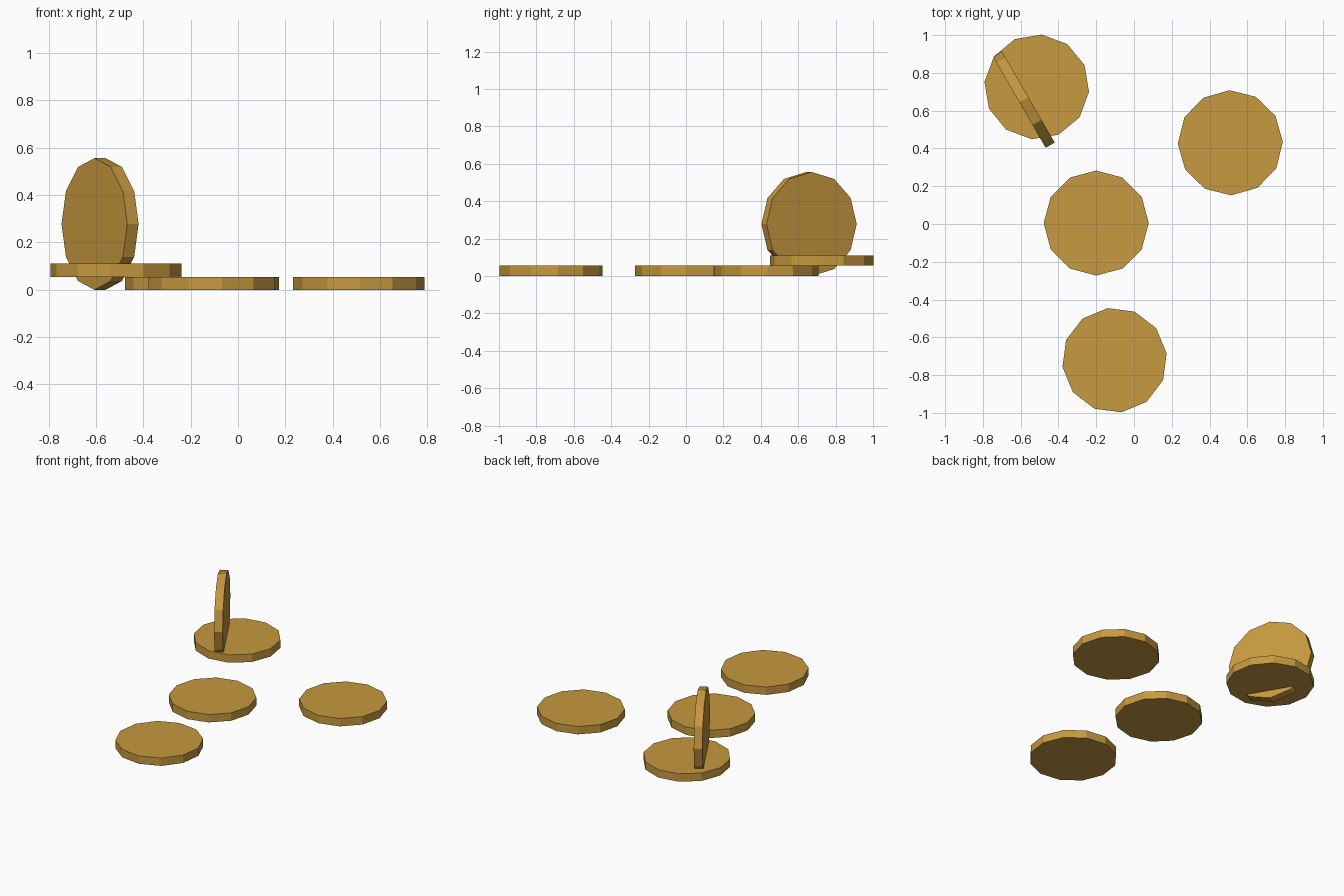
import bpy
from math import radians
from mathutils import Matrix

cube = bpy.data.objects.get("Cube")
if cube:
    bpy.data.objects.remove(cube, do_unlink=True)

RADIUS, THICKNESS = 0.278, 0.055

gold = bpy.data.materials.new("gold")
gold.use_nodes = True
colour = (0.57, 0.32, 0.05, 1)
gold.diffuse_color = colour
gold.node_tree.nodes["Principled BSDF"].inputs["Base Color"].default_value = colour


def coin(name, centre, turn, standing=False):
    """Twelve-sided coin, lying flat or standing on its rim."""
    bpy.ops.mesh.primitive_cylinder_add(vertices=12, radius=RADIUS, depth=THICKNESS)
    obj = bpy.context.object
    obj.name = name
    tilt = Matrix.Rotation(radians(90 if standing else 0), 4, 'Y')
    obj.matrix_world = (Matrix.Translation(centre)
                        @ Matrix.Rotation(radians(turn), 4, 'Z') @ tilt)
    obj.data.materials.append(gold)


# Coins lying on the ground
low = THICKNESS / 2
coin("middle_coin", (-0.20, 0.005, low), 0)
coin("left_coin", (0.51, 0.43, low), 1)
coin("front_coin", (-0.103, -0.721, low), 7.5)

# Raised coin with an upright coin passing through it
coin("raised_coin", (-0.515, 0.726, low + THICKNESS), -5.5)
coin("upright_coin", (-0.583, 0.658, RADIUS), 30, standing=True)
